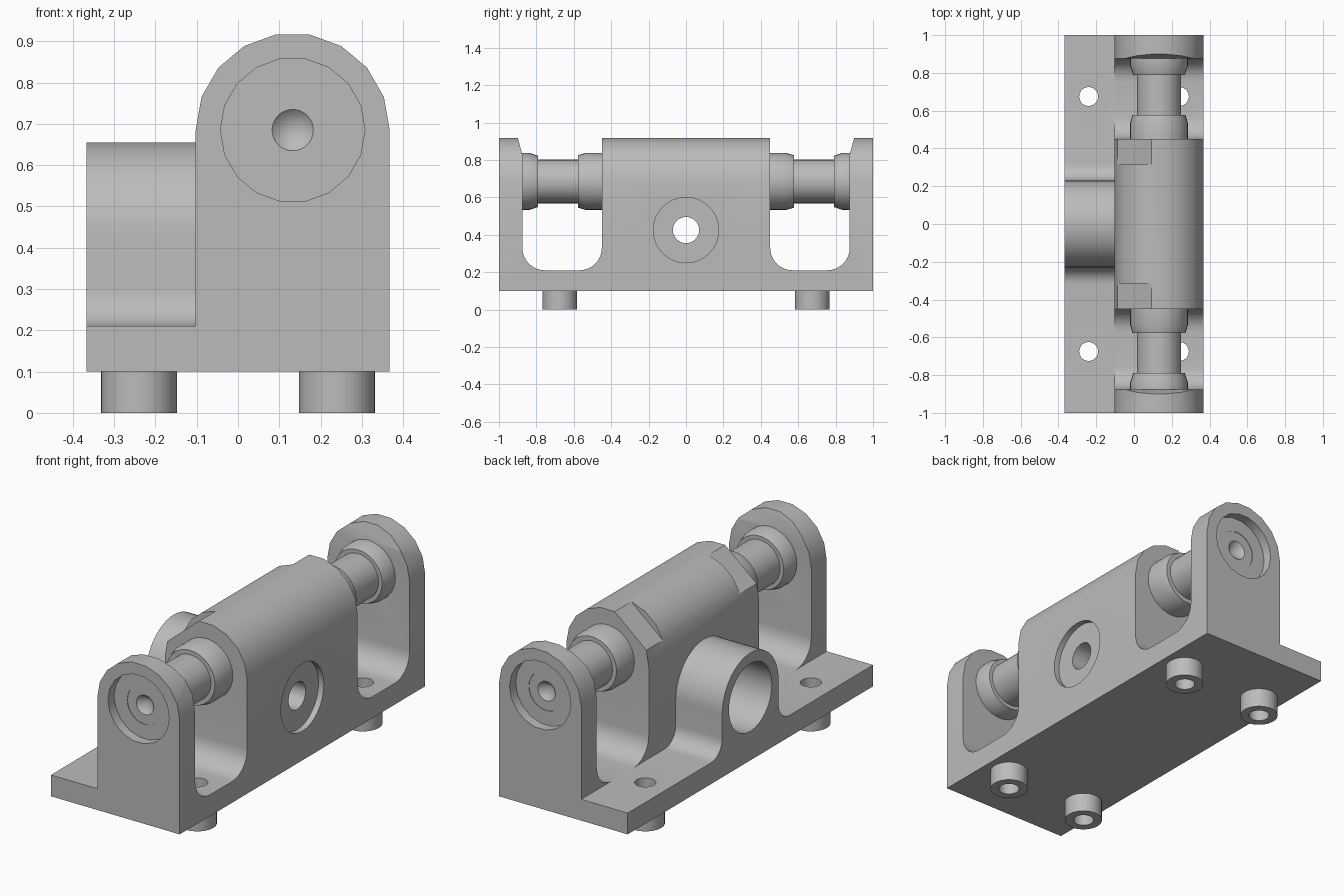
import bpy, bmesh
from math import cos, sin, radians, pi
from mathutils import Matrix, Vector

default = bpy.data.objects.get("Cube")
if default:
    bpy.data.objects.remove(default)

grey = bpy.data.materials.new("machined_grey")
grey.use_nodes = True
colour = (0.5, 0.5, 0.5, 1)
grey.diffuse_color = colour
grey.node_tree.nodes["Principled BSDF"].inputs["Base Color"].default_value = colour

AXIS_X, AXIS_Z = 0.1325, 0.685   # pin axis
HALF_X = 0.3675                  # half width of the whole bracket
TOWER_R = 0.235
SPLIT = AXIS_X - TOWER_R         # where the tower meets the flange
BORE_Z = 0.425
BOLT_X, BOLT_Y = 0.24, 0.675


def arc(cx, cy, r, start, end, steps):
    angles = [radians(start + (end - start) * i / steps) for i in range(steps + 1)]
    return [(cx + r * cos(a), cy + r * sin(a)) for a in angles]


def mirrored(half):
    return half + [(-a, b) for a, b in reversed(half)]


def finish(bm, name):
    bmesh.ops.remove_doubles(bm, verts=bm.verts, dist=1e-5)
    bmesh.ops.recalc_face_normals(bm, faces=bm.faces)
    mesh = bpy.data.meshes.new(name)
    bm.to_mesh(mesh)
    bm.free()
    mesh.materials.append(grey)
    obj = bpy.data.objects.new(name, mesh)
    bpy.context.collection.objects.link(obj)
    return obj


def prism(name, outline, axis, low, high):
    """Extrude an outline along x (outline in y, z) or along y (outline in x, z)."""
    bm = bmesh.new()
    place = (lambda p: (low, p[0], p[1])) if axis == "x" else (lambda p: (p[0], low, p[1]))
    face = bm.faces.new([bm.verts.new(place(p)) for p in outline])
    new = bmesh.ops.extrude_face_region(bm, geom=[face])["geom"]
    step = Vector((high - low, 0, 0)) if axis == "x" else Vector((0, high - low, 0))
    bmesh.ops.translate(bm, vec=step, verts=[v for v in new if isinstance(v, bmesh.types.BMVert)])
    return finish(bm, name)


def lathe(name, profile, axis, centre, steps=32, closed=False):
    """Turn (radius, height) points around the given axis."""
    bm = bmesh.new()
    verts = [bm.verts.new((r, 0, h)) for r, h in profile]
    pairs = list(zip(verts, verts[1:])) + ([(verts[-1], verts[0])] if closed else [])
    edges = [bm.edges.new(p) for p in pairs]
    bmesh.ops.spin(bm, geom=verts + edges, cent=(0, 0, 0), axis=(0, 0, 1),
                   angle=2 * pi, steps=steps, use_duplicate=False)
    turn = Vector((0, 0, 1)).rotation_difference(Vector(axis)).to_matrix().to_4x4()
    bmesh.ops.transform(bm, matrix=Matrix.Translation(centre) @ turn, verts=bm.verts)
    return finish(bm, name)


def rod(r, low, high, axis, centre, steps=32):
    return lathe("cutter", [(0, low), (r, low), (r, high), (0, high)], axis, centre, steps)


def combine(target, tool, operation="DIFFERENCE"):
    mod = target.modifiers.new("cut", "BOOLEAN")
    mod.operation, mod.solver, mod.object = operation, "EXACT", tool
    bpy.context.view_layer.objects.active = target
    bpy.ops.object.modifier_apply(modifier=mod.name)
    bpy.data.objects.remove(tool)


X, Y, Z = (1, 0, 0), (0, 1, 0), (0, 0, 1)
parts = []

# Tower body: side outline with two pockets, trimmed by the arched front outline
side = ([(1, 0.1), (1, 1), (0.922, 1), (0.875, 0.83)]
        + arc(0.755, 0.33, 0.12, 0, -90, 8)
        + arc(0.57, 0.33, 0.12, -90, -180, 8) + [(0.45, 1)])
body = prism("tower_body", mirrored(side), "x", -0.2, 0.5)
arch = ([(SPLIT, 0), (HALF_X, 0)] + arc(AXIS_X, AXIS_Z, TOWER_R, 0, 180, 9))
combine(body, prism("cutter", arch, "y", -1.1, 1.1), "INTERSECT")
parts.append(body)

# Flats on the ends of the middle block
flat = [arc(AXIS_X, AXIS_Z, TOWER_R, a, a, 1)[0] for a in (160, 100)]
for low, high in ((-0.5, -0.315), (0.315, 0.5)):
    combine(body, prism("cutter", flat + [(0.0, 1.1), (-0.25, 0.9)], "y", low, high))

# Pin recesses and pin seats in the end plates
for s in (-1, 1):
    axis = (0, s, 0)
    combine(body, rod(0.175, 0.95, 1.1, axis, (AXIS_X, 0, AXIS_Z), 18))
    combine(body, rod(0.1, 0.885, 1.0, axis, (AXIS_X, 0, AXIS_Z)))

# Shallow counterbore on the tower side
combine(body, rod(0.175, HALF_X - 0.03, 0.5, X, (0, 0, BORE_Z)))

# Flange with filleted boss and its deep bore
half = ([(1, 0.1), (1, 0.21)] + arc(0.32, 0.30, 0.09, -90, -180, 8)
        + arc(0, BORE_Z, 0.23, 0, 90, 12)[:-1])
outline = half + [(0, BORE_Z + 0.23)] + [(-a, b) for a, b in reversed(half)]
flange = prism("flange_with_boss", outline, "x", -HALF_X, SPLIT)
combine(flange, rod(0.175, -0.5, -0.14, X, (0, 0, BORE_Z)))
parts.append(flange)

# Cross hole through both pieces
for piece in (body, flange):
    combine(piece, rod(0.07, -0.6, 0.6, X, (0, 0, BORE_Z)))

# Bolt holes and hollow feet
for sx, piece in ((-1, flange), (1, body)):
    for sy in (-1, 1):
        spot = (sx * BOLT_X, sy * BOLT_Y, 0)
        combine(piece, rod(0.05, -0.1, 0.3, Z, spot))
        parts.append(lathe("foot", [(0.05, 0), (0.092, 0), (0.092, 0.1), (0.05, 0.1)],
                           Z, spot, closed=True))

# Pin with centre-drilled ends
pin_half = [(0.117, 0.947), (0.05, 0.947), (0, 0.9)]
pin = [(r, -h) for r, h in reversed(pin_half)] + pin_half
parts.append(lathe("pin", pin, Y, (AXIS_X, 0, AXIS_Z)))

# Tapered collars either side of each pocket
end_collar = [(0.1, 0.88), (0.153, 0.88), (0.153, 0.838), (0.137, 0.79), (0.1, 0.79)]
mid_collar = [(0.1, 0.44), (0.153, 0.44), (0.153, 0.535), (0.14, 0.577), (0.1, 0.577)]
for s in (-1, 1):
    for name, ring in (("end_collar", end_collar), ("middle_collar", mid_collar)):
        parts.append(lathe(name, ring, (0, s, 0), (AXIS_X, 0, AXIS_Z), closed=True))

# Smooth round surfaces, keep machined edges crisp
bpy.ops.object.select_all(action="DESELECT")
for part in parts:
    part.select_set(True)
bpy.context.view_layer.objects.active = body
bpy.ops.object.shade_smooth_by_angle(angle=radians(25))
